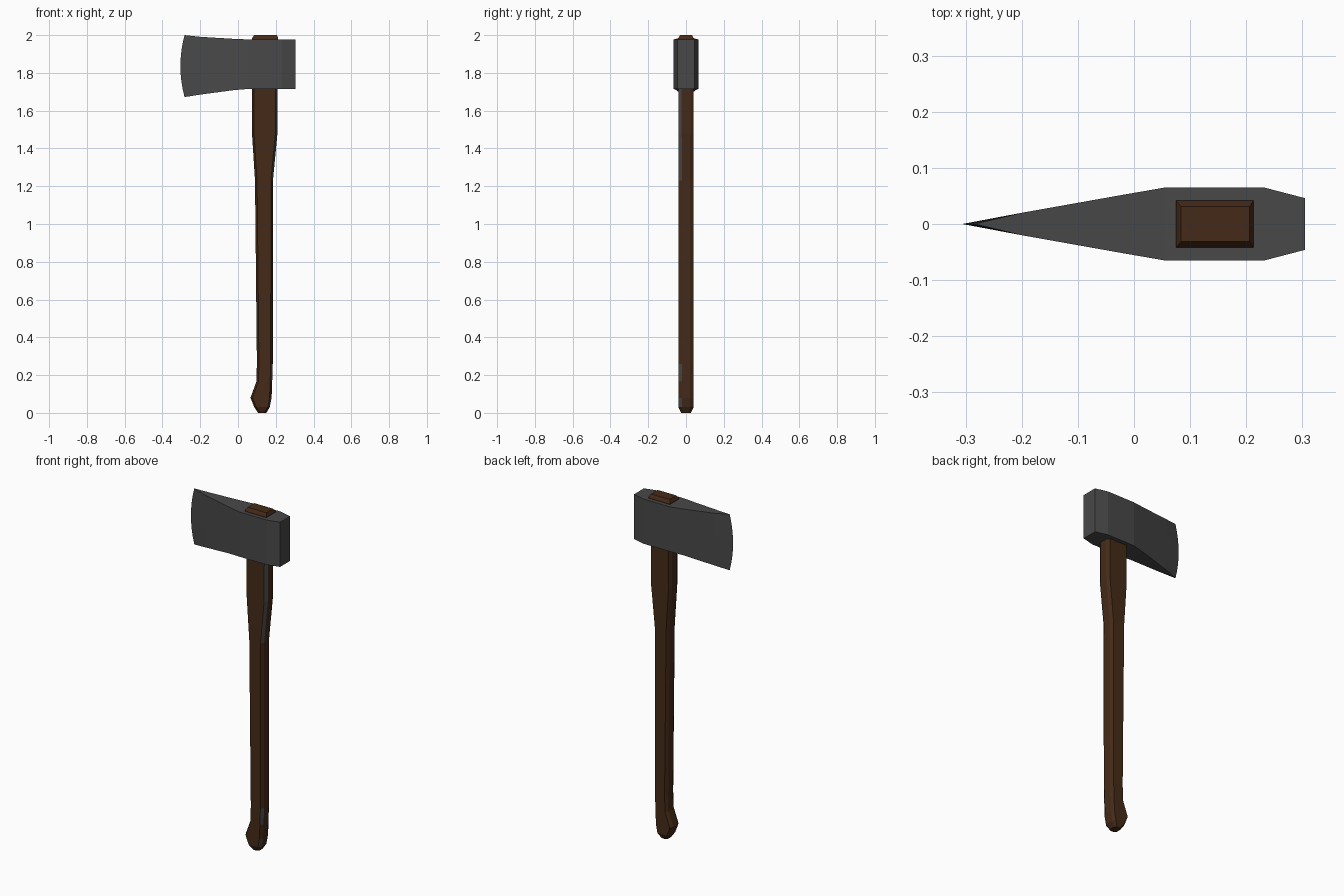
import bpy, bmesh

if "Cube" in bpy.data.objects:
    bpy.data.objects.remove(bpy.data.objects["Cube"])


def material(name, rgb):
    m = bpy.data.materials.new(name)
    m.diffuse_color = (*rgb, 1)
    m.use_nodes = True
    m.node_tree.nodes["Principled BSDF"].inputs["Base Color"].default_value = m.diffuse_color
    return m


steel = material("dark_steel", (0.065, 0.065, 0.065))
wood = material("dark_wood", (0.06, 0.023, 0.009))


def loft(name, rings, mats, accent=None):
    """Skin closed rings of equal length and cap both ends."""
    bm = bmesh.new()
    loops = [[bm.verts.new(p) for p in ring] for ring in rings]
    n = len(rings[0])
    for i, (a, b) in enumerate(zip(loops, loops[1:])):
        for j in range(n):
            k = (j + 1) % n
            f = bm.faces.new((a[j], a[k], b[k], b[j]))
            if accent and accent(i, j):
                f.material_index = 1
    bm.faces.new(loops[0])
    bm.faces.new(loops[-1])
    bmesh.ops.remove_doubles(bm, verts=bm.verts, dist=1e-5)
    bmesh.ops.recalc_face_normals(bm, faces=bm.faces)
    me = bpy.data.meshes.new(name)
    bm.to_mesh(me)
    bm.free()
    ob = bpy.data.objects.new(name, me)
    bpy.context.collection.objects.link(ob)
    for m in mats:
        me.materials.append(m)
    return ob


# Axe head: wedge sections from the poll to the shoulder of the bit
ROWS = 8


def head_ring(x, hy, z0, z1, bulge=0.0):
    side = []
    for r in range(ROWS + 1):
        t = r / ROWS
        side.append((x - bulge * 4 * t * (1 - t), z0 + (z1 - z0) * t))
    return ([(px, -hy, z) for px, z in side] +
            [(px, hy, z) for px, z in reversed(side)])


sections = [  # x, half thickness, bottom, top
    (0.305, 0.046, 1.715, 1.977),
    (0.232, 0.065, 1.715, 1.977),
    (0.055, 0.065, 1.715, 1.977),
    (-0.02, 0.052, 1.709, 1.980),
    (-0.20, 0.020, 1.685, 1.991),
]
rings = [head_ring(*s) for s in sections]

# Curved cutting edge: a zero-thickness ring, skinned without an end cap
edge = head_ring(-0.283, 0.0002, 1.672, 2.0, 0.022)
loft("axe_head", rings + [edge], [steel])


# Handle: chamfered rectangular sections, swelling at the eye and the knob
def handle_ring(z, x0, x1, hy):
    cx, cy = 0.011, hy * 0.45
    return [(x0 + cx, -hy, z), (x1 - cx, -hy, z), (x1, -hy + cy, z),
            (x1, hy - cy, z), (x1 - cx, hy, z), (x0 + cx, hy, z),
            (x0, hy - cy, z), (x0, -hy + cy, z)]


profile = [  # z, left x, right x, half depth
    (0.000, 0.106, 0.150, 0.026),
    (0.030, 0.086, 0.168, 0.040),
    (0.080, 0.066, 0.178, 0.040),
    (0.165, 0.097, 0.181, 0.040),
    (0.260, 0.100, 0.184, 0.040),
    (1.230, 0.090, 0.185, 0.040),
    (1.480, 0.074, 0.209, 0.041),
    (1.960, 0.073, 0.211, 0.041),
]
# Worn steel-coloured slivers lie along the front right chamfer
loft("handle", [handle_ring(*p) for p in profile], [wood, steel],
     lambda i, j: j == 1 and i in (1, 3, 5, 6))


# Handle end showing above the head, with bevelled rim
def rectangle(z, x0, x1, hy):
    return [(x0, -hy, z), (x1, -hy, z), (x1, hy, z), (x0, hy, z)]


loft("handle_top", [rectangle(1.95, 0.075, 0.213, 0.042),
                    rectangle(1.983, 0.075, 0.213, 0.042),
                    rectangle(2.0, 0.084, 0.206, 0.031)], [wood])
